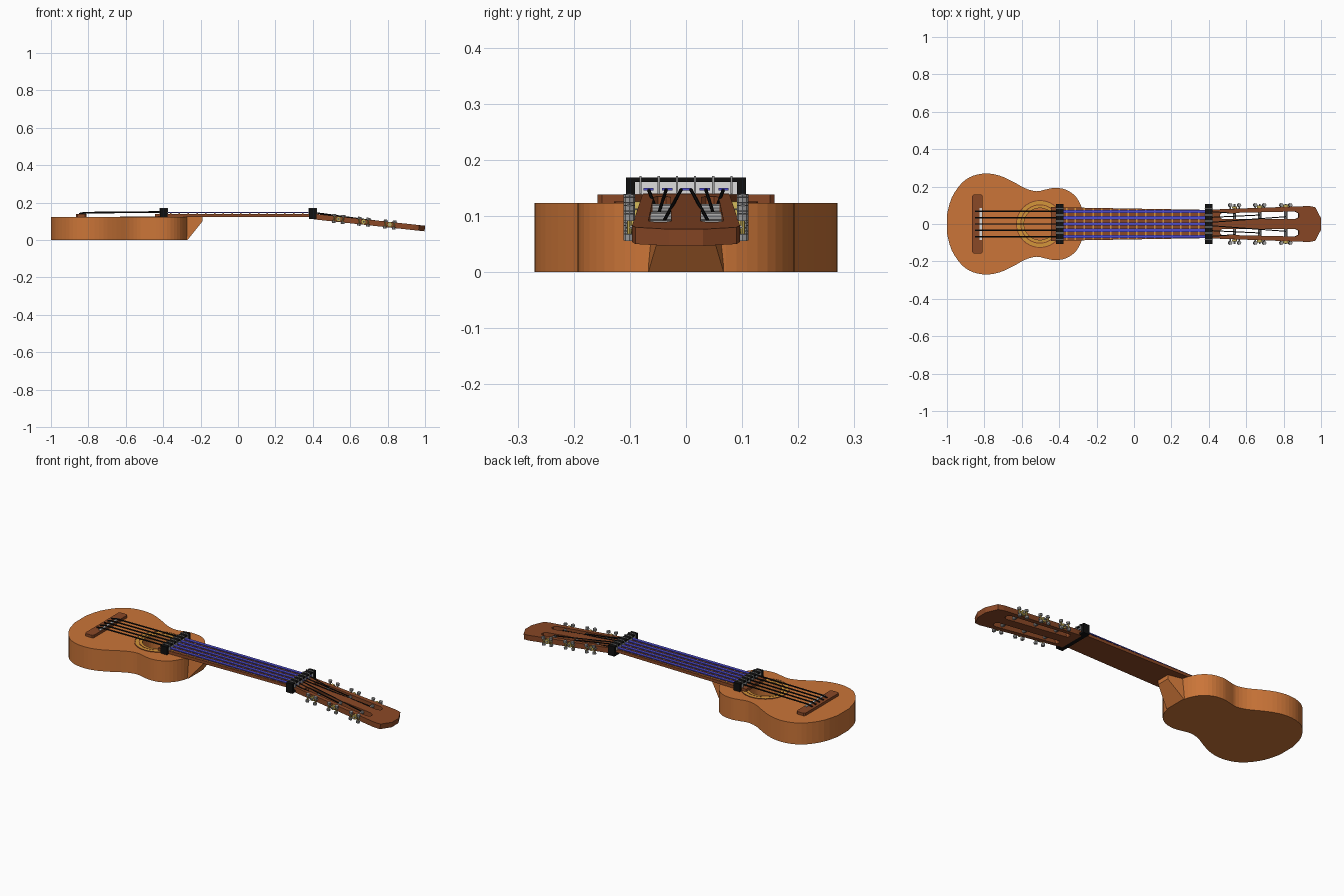
import bpy, bmesh, math
from mathutils import Matrix, Vector

if "Cube" in bpy.data.objects:
    bpy.data.objects.remove(bpy.data.objects["Cube"])


def material(name, *rgb):
    m = bpy.data.materials.new(name)
    m.use_nodes = True
    col = [((c / 255 + 0.055) / 1.055) ** 2.4 for c in rgb] + [1]
    m.diffuse_color = col
    m.node_tree.nodes["Principled BSDF"].inputs["Base Color"].default_value = col
    return m


ORANGE = material("orange_wood", 203, 117, 56)
BROWN = material("brown_wood", 138, 72, 38)
GOLD = material("gold_inlay", 212, 150, 58)
BRASS = material("brass", 196, 172, 84)
BLACK = material("black", 16, 16, 16)
WHITE = material("light_grey", 222, 222, 222)
STEEL = material("steel", 160, 160, 160)
BLUE = material("blue", 78, 76, 205)


def finish(name, bm, mat, matrix=None):
    bmesh.ops.recalc_face_normals(bm, faces=bm.faces)
    me = bpy.data.meshes.new(name)
    bm.to_mesh(me)
    bm.free()
    ob = bpy.data.objects.new(name, me)
    bpy.context.collection.objects.link(ob)
    if mat:
        me.materials.append(mat)
    if matrix:
        ob.matrix_world = matrix
    return ob


def box(name, lo, hi, mat, matrix=None):
    bm = bmesh.new()
    lo, hi = Vector(lo), Vector(hi)
    size = Matrix.Diagonal((hi - lo).to_4d())
    size[3][3] = 1
    bmesh.ops.create_cube(bm, size=1, matrix=Matrix.Translation((lo + hi) / 2) @ size)
    return finish(name, bm, mat, matrix)


def prism(name, outline, z0, z1, mat, matrix=None):
    bm = bmesh.new()
    face = bm.faces.new([bm.verts.new((x, y, z0)) for x, y in outline])
    new = bmesh.ops.extrude_face_region(bm, geom=[face])["geom"]
    bmesh.ops.translate(bm, vec=(0, 0, z1 - z0),
                        verts=[v for v in new if isinstance(v, bmesh.types.BMVert)])
    return finish(name, bm, mat, matrix)


def rod(name, a, b, r, mat, matrix=None, sides=10):
    a, b = Vector(a), Vector(b)
    d = b - a
    place = Matrix.Translation((a + b) / 2) @ d.to_track_quat("Z", "Y").to_matrix().to_4x4()
    bm = bmesh.new()
    bmesh.ops.create_cone(bm, cap_ends=True, segments=sides, radius1=r, radius2=r,
                          depth=d.length, matrix=place)
    return finish(name, bm, mat, matrix)


def ring(name, centre, r0, r1, z0, z1, mat):
    bm = bmesh.new()
    vs = [bm.verts.new((r, 0, z)) for r, z in ((r0, z0), (r1, z0), (r1, z1), (r0, z1))]
    es = [bm.edges.new((vs[i], vs[i - 1])) for i in range(4)]
    bmesh.ops.spin(bm, geom=vs + es, axis=(0, 0, 1), cent=(0, 0, 0),
                   angle=math.tau, steps=40, use_merge=True)
    bmesh.ops.remove_doubles(bm, verts=bm.verts, dist=1e-5)
    return finish(name, bm, mat, Matrix.Translation(centre))


def mirrored(half):
    return half + [(x, -y) for x, y in reversed(half)]


def smooth(pts, steps=3):
    out = []
    for i in range(len(pts) - 1):
        p = [Vector(pts[max(0, min(len(pts) - 1, i + k))]) for k in (-1, 0, 1, 2)]
        for s in range(steps):
            t = s / steps
            v = 0.5 * (2 * p[1] + (p[2] - p[0]) * t
                       + (2 * p[0] - 5 * p[1] + 4 * p[2] - p[3]) * t ** 2
                       + (3 * p[1] - p[0] - 3 * p[2] + p[3]) * t ** 3)
            out.append((v.x, v.y))
    return out + [pts[-1]]


def cut(target, cutter):
    cutter.hide_render = True
    cutter.hide_set(True)
    m = target.modifiers.new("cut", "BOOLEAN")
    m.operation = "DIFFERENCE"
    m.solver = "EXACT"
    m.object = cutter


# Body with sound hole
TOP = 0.123
half = [(-1, 0.05), (-0.975, 0.14), (-0.92, 0.22), (-0.86, 0.258), (-0.79, 0.27),
        (-0.72, 0.259), (-0.65, 0.228), (-0.58, 0.19), (-0.52, 0.175), (-0.47, 0.185),
        (-0.42, 0.193), (-0.36, 0.182), (-0.31, 0.145), (-0.28, 0.09), (-0.27, 0.04)]
body = prism("body", mirrored(smooth(half)), 0, TOP, ORANGE)
HOLE = -0.503
cut(body, rod("sound_hole_cutter", (HOLE, 0, 0.012), (HOLE, 0, 0.2), 0.085, None, sides=40))

# Rosette around the hole
ring("rosette", (HOLE, 0, 0), 0.086, 0.124, TOP - 0.003, TOP + 0.002, GOLD)
for r in (0.1, 0.123):
    ring("rosette_line", (HOLE, 0, 0), r, r + 0.005, TOP - 0.003, TOP + 0.003, BROWN)

# Heel: sloping block that narrows towards the neck
stand = Matrix.Rotation(math.pi / 2, 4, "X")
heel = prism("heel", [(-0.32, 0), (-0.27, 0), (-0.19, 0.1), (-0.19, TOP), (-0.32, TOP)],
             -0.067, 0.067, ORANGE, stand)
for v in heel.data.vertices:
    v.co.z *= 1 - 5.5 * max(0, v.co.x + 0.27)

# Bridge and saddle
bridge = [(-0.865, 0.15), (-0.857, 0.158), (-0.818, 0.158), (-0.81, 0.15)]
prism("bridge", mirrored(bridge), TOP, 0.138, BROWN)
box("saddle", (-0.826, -0.085, 0.135), (-0.814, 0.085, 0.142), WHITE)

# Fretboard and frets
prism("fretboard", mirrored([(-0.445, 0.09), (0.42, 0.075)]), TOP, 0.14, BROWN)
for i in range(17):
    x = -0.36 + i * 0.047
    w = 0.088 - 0.0173 * (x + 0.445)
    box("fret", (x - 0.004, -w, 0.139), (x + 0.004, w, 0.143), GOLD)

# Clamps at both ends of the neck
for cx in (-0.397, 0.4):
    x0, x1 = cx - 0.02, cx + 0.02
    for s in (-1, 1):
        ys = sorted((s * 0.091, s * 0.107))
        box("clamp_post", (x0, ys[0], 0.113), (x1, ys[1], 0.168), BLACK)
    box("clamp_base", (x0, -0.1, 0.113), (x1, 0.1, 0.124), BLACK)
    box("clamp_bar", (x0, -0.1, 0.16), (x1, 0.1, 0.168), BLACK)
    box("clamp_plate", (cx - 0.012, -0.092, 0.138), (cx + 0.012, 0.092, 0.161), WHITE)
    for i in range(6):
        y = (i - 2.5) * 0.0325
        box("clamp_divider", (x0 - 0.003, y - 0.002, 0.139), (x1 + 0.003, y + 0.002, 0.171), STEEL)

# Blue strips along the neck, black strings over the body
for i in range(5):
    y = (i - 2) * 0.0335
    box("blue_strip", (-0.4, y - 0.009, 0.145), (0.415, y + 0.009, 0.15), BLUE)
    rod("body_string", (-0.85, y, 0.14), (-0.82, y, 0.146), 0.0045, BLACK, sides=6)
    rod("body_string", (-0.82, y, 0.146), (-0.39, y, 0.15), 0.0045, BLACK, sides=6)

# Tilted head with two slots; local x runs along the head, z = 0 is its top
tilt = Matrix.Translation((0.41, 0, 0.14)) @ Matrix.Rotation(math.atan(0.108), 4, "Y")
outline = [(0, 0.075), (0.03, 0.078), (0.53, 0.096), (0.562, 0.09), (0.594, 0.03)]
head = prism("head", mirrored(outline), -0.03, 0, BROWN, tilt)
for s in (-1, 1):
    slot = [(0.05, 0.036), (0.06, 0.028), (0.455, 0.026), (0.474, 0.036),
            (0.474, 0.056), (0.455, 0.067), (0.06, 0.058), (0.05, 0.05)]
    cut(head, prism("slot_cutter", [(x, s * y) for x, y in slot], -0.06, 0.03, None, tilt))

    # Tuners: roller, axle, brass gear, upright worm shaft with knobs
    for n, x in enumerate((0.13, 0.265, 0.405)):
        w = 0.077 + 0.036 * x
        z = -0.014
        rod("roller", (x, s * 0.022, z), (x, s * 0.07, z), 0.009, STEEL, tilt)
        rod("axle", (x, s * 0.065, z), (x, s * 0.108, z), 0.005, STEEL, tilt)
        rod("gear", (x, s * w, z), (x, s * (w + 0.013), z), 0.014, BRASS, tilt, 12)
        for dx in (-0.024, 0.024):
            rod("worm_shaft", (x + dx, s * 0.101, -0.034), (x + dx, s * 0.101, 0.006),
                0.004, BRASS, tilt, 8)
            rod("gear_bracket", (x + dx, s * 0.07, z), (x + dx, s * 0.102, z),
                0.004, STEEL, tilt, 8)
            for kz in (-0.032, 0.004):
                rod("knob", (x + dx, s * 0.101, kz - 0.006), (x + dx, s * 0.101, kz + 0.006),
                    0.01, STEEL, tilt, 8)

        # String from the clamp down to its roller
        y = (0.067, 0.035, 0.008)[n]
        end = tilt @ Vector((x, s * (0.057 - 0.009 * n), z + 0.009))
        rod("head_string", (0.4, s * y, 0.148), end, 0.003, BLACK, sides=6)
